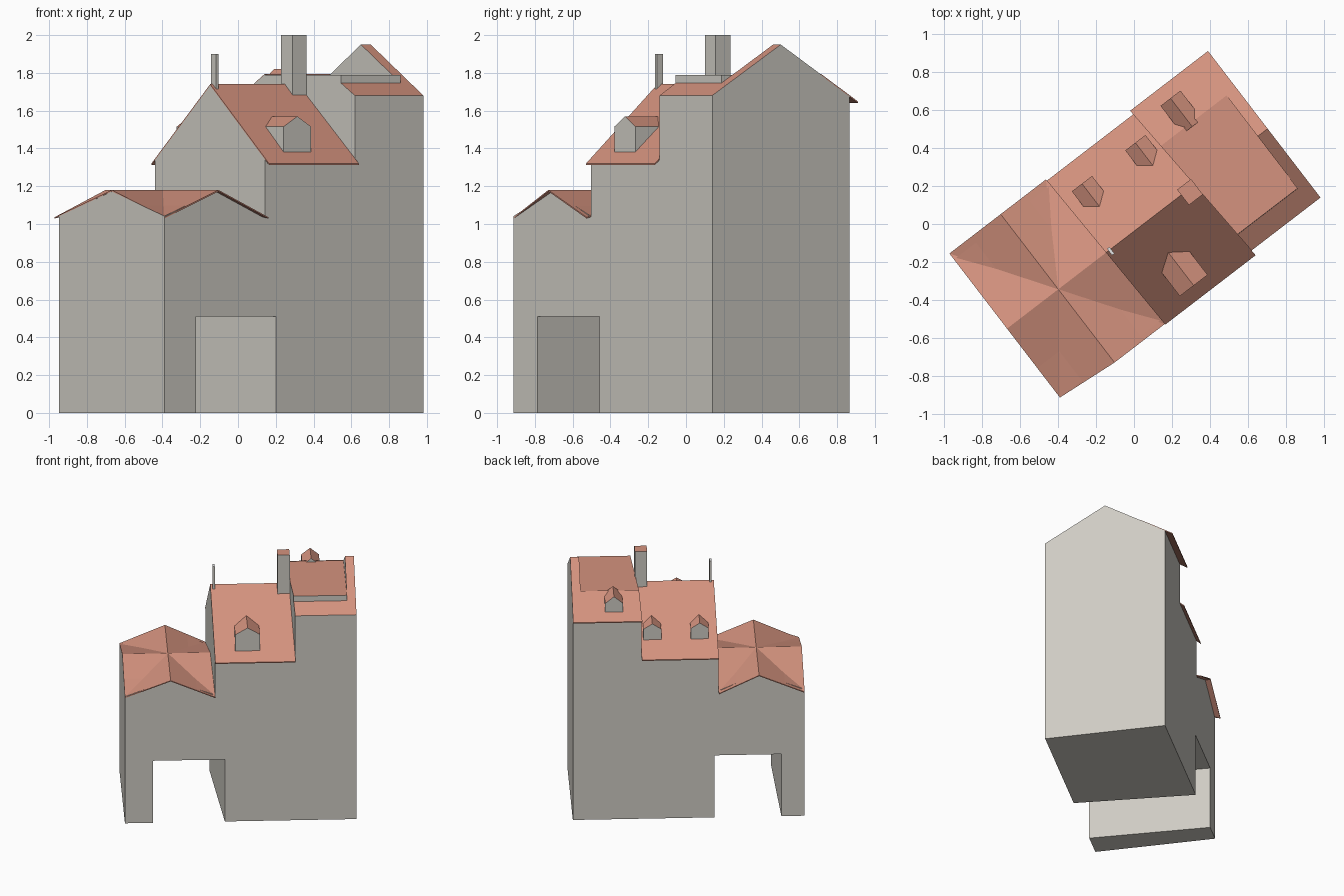
import bpy, bmesh, math
from mathutils import Matrix

cube = bpy.data.objects.get("Cube")
if cube:
    bpy.data.objects.remove(cube, do_unlink=True)

TURN = Matrix.Rotation(math.radians(37.5), 4, 'Z')   # plan is turned on the ground


def material(name, rgb):
    m = bpy.data.materials.new(name)
    m.use_nodes = True
    m.diffuse_color = (*rgb, 1)
    m.node_tree.nodes["Principled BSDF"].inputs["Base Color"].default_value = (*rgb, 1)
    return m


WALL = material("wall grey", (0.62, 0.60, 0.55))
TILE = material("roof tile", (0.66, 0.29, 0.21))
PALE = material("pale cap", (0.95, 0.95, 0.95))


def finish(name, bm, mats):
    """Upward faces take the second material, all others the first."""
    bmesh.ops.recalc_face_normals(bm, faces=bm.faces)
    for f in bm.faces:
        f.material_index = 1 if len(mats) > 1 and f.normal.z > 0.2 else 0
    bm.transform(TURN)
    mesh = bpy.data.meshes.new(name)
    bm.to_mesh(mesh)
    bm.free()
    for m in mats:
        mesh.materials.append(m)
    obj = bpy.data.objects.new(name, mesh)
    bpy.context.collection.objects.link(obj)
    return obj


def prism(name, ring_a, ring_b, mats=(WALL, TILE)):
    """Solid between two matching rings of points."""
    bm = bmesh.new()
    a = [bm.verts.new(p) for p in ring_a]
    b = [bm.verts.new(p) for p in ring_b]
    bm.faces.new(a)
    bm.faces.new(b[::-1])
    for i in range(len(a)):
        j = (i + 1) % len(a)
        bm.faces.new((a[i], b[i], b[j], a[j]))
    return finish(name, bm, mats)


def along(name, profile, start, end, mats=(WALL, TILE)):
    """Extrude a (depth, height) profile lengthways between two end lines."""
    return prism(name, [(start(v), v, z) for v, z in profile],
                 [(end(v), v, z) for v, z in profile], mats)


def box(name, u0, u1, v0, v1, z0, z1, mats=(WALL, TILE)):
    ring = [(v0, z0), (v1, z0), (v1, z1), (v0, z1)]
    return along(name, ring, lambda v: u0, lambda v: u1, mats)


def sheet(name, line, start, end):
    """Thin roof covering that follows a (depth, height) line."""
    under = [(v, z - 0.008) for v, z in reversed(line)]
    return along(name, line + under, start, end, (TILE,))


# Slightly skewed dividing lines between the three parts
def mid_west(v):
    return -0.2095 - 0.034 * v


def tower_west(v):
    return 0.376 - 0.061 * v


def strip_start(v):
    return 0.797


def east_end(v):
    return 0.863


FRONT, BACK, RIDGE = -0.487, 0.428, -0.03


def mid_roof(v):
    return 1.74 - 0.857 * abs(v - RIDGE)


def tower_roof(v):
    return 1.95 - 0.59 * abs(v - RIDGE)


# Tower with flat terrace and a raised gable strip at its end
along("tower", [(FRONT, 0), (FRONT, tower_roof(FRONT)), (-0.376, tower_roof(-0.376)),
                (-0.375, 1.79), (0.24, 1.79), (BACK, tower_roof(BACK)), (BACK, 0)],
      tower_west, strip_start)
along("tower_gable_end", [(FRONT, 0), (FRONT, tower_roof(FRONT)), (RIDGE, 1.95),
                          (BACK, tower_roof(BACK)), (BACK, 0)], strip_start, east_end)
sheet("tower_back_eave", [(v, tower_roof(v) + 0.003) for v in (0.24, 0.485)],
      tower_west, east_end)

# Middle house
middle = along("middle_house", [(FRONT, 0), (FRONT, mid_roof(FRONT) - 0.006),
                                (RIDGE, 1.734), (BACK, mid_roof(BACK) - 0.006), (BACK, 0)],
               mid_west, tower_west)
sheet("middle_roof", [(v, mid_roof(v)) for v in (-0.52, RIDGE, 0.46)], mid_west, tower_west)


# Gatehouse with crossing gables
def cross_outline(front, back, corner_z, peak_z):
    """Eight roof points, corners and gable peaks in turn."""
    u0, um = -0.865, -0.525
    return [(u0, FRONT, corner_z), (um, front, peak_z), (mid_west(front), front, corner_z),
            (mid_west(RIDGE), RIDGE, peak_z), (mid_west(back), back, corner_z),
            (um, back, peak_z), (u0, back, corner_z), (u0, RIDGE, peak_z)]


def cross_block(name, top, bottom, peak_z, base_z, mats):
    bm = bmesh.new()
    a = [bm.verts.new(p) for p in top]
    b = [bm.verts.new(p) for p in bottom]
    hub_top = bm.verts.new((-0.525, RIDGE, peak_z))
    hub_low = bm.verts.new((-0.525, RIDGE, base_z))
    for i in range(len(a)):
        j = (i + 1) % len(a)
        bm.faces.new((a[i], a[j], hub_top))
        bm.faces.new((b[j], b[i], hub_low))
        bm.faces.new((a[j], a[i], b[i], b[j]))
    return finish(name, bm, mats)


walls = cross_outline(FRONT, BACK, 1.042, 1.172)
gate = cross_block("gatehouse", walls, [(u, v, 0) for u, v, z in walls], 1.172, 0, (WALL, TILE))
eaves = cross_outline(-0.516, 0.468, 1.036, 1.18)
cross_block("gatehouse_roof", eaves, [(u, v, z - 0.007) for u, v, z in eaves],
            1.18, 1.173, (TILE,))

# Passage cut through the gatehouse and the edge of the middle house
cutter = prism("passage_cutter",
               [(-0.65, -0.6, -0.1), (-0.11, -0.6, -0.1), (-0.11, -0.6, 0.51), (-0.65, -0.6, 0.51)],
               [(-0.70, 0.6, -0.1), (-0.21, 0.6, -0.1), (-0.21, 0.6, 0.51), (-0.70, 0.6, 0.51)],
               (WALL,))
cutter.hide_render = True
cutter.hide_viewport = True
cutter.display_type = 'WIRE'
for part in (gate, middle):
    cut = part.modifiers.new("passage", 'BOOLEAN')
    cut.operation = 'DIFFERENCE'
    cut.solver = 'EXACT'
    cut.object = cutter


# Dormers
def dormer(name, u, half, face, inner, base, eave, peak):
    ring = [(u - half, base), (u + half, base), (u + half, eave), (u, peak), (u - half, eave)]
    prism(name, [(x, face, z) for x, z in ring], [(x, inner, z) for x, z in ring])


dormer("front_dormer", 0.052, 0.092, -0.448, -0.2, 1.3, 1.515, 1.57)
for side, u in (("right", -0.088), ("left", 0.266)):
    dormer("back_dormer_" + side, u, 0.067, 0.335, 0.15, 1.35, 1.513, 1.557)
dormer("tower_dormer", 0.555, 0.066, 0.408, 0.22, 1.6, 1.766, 1.82)

# Chimneys
box("large_chimney", 0.29, 0.382, -0.097, 0.005, 1.6, 2.0)
box("thin_chimney", -0.192, -0.176, -0.06, -0.017, 1.69, 1.9, (WALL, PALE))
